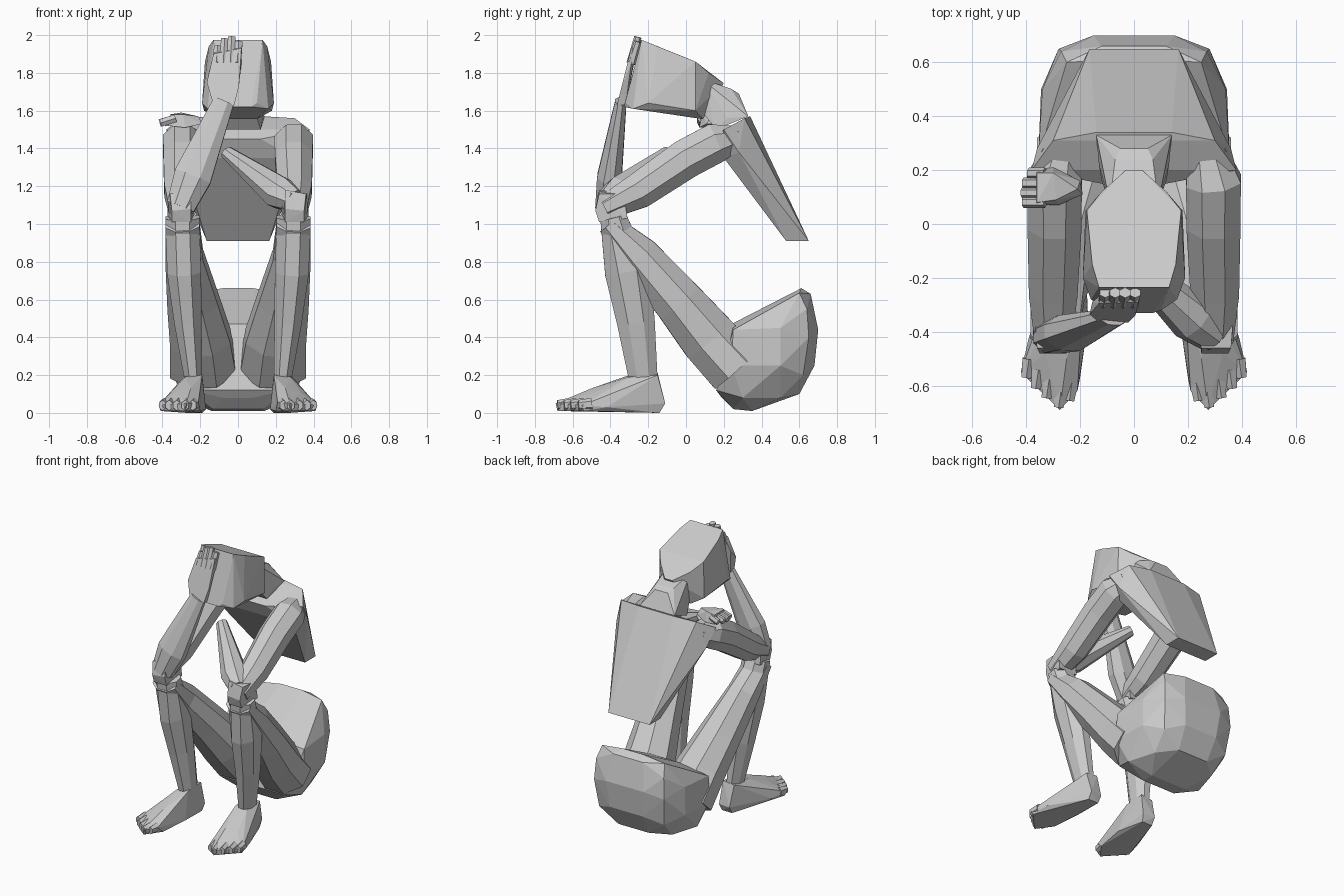
import bpy, bmesh, math
from mathutils import Vector


def finish(name, bm):
    bmesh.ops.recalc_face_normals(bm, faces=bm.faces[:])
    me = bpy.data.meshes.new(name)
    bm.to_mesh(me)
    bm.free()
    ob = bpy.data.objects.new(name, me)
    bpy.context.collection.objects.link(ob)
    return ob


def hull(name, pts, side=0):
    """Faceted solid around points; side 0 mirrors them in x, else places them on one side."""
    bm = bmesh.new()
    for s in ((1, -1) if side == 0 else (side,)):
        for x, y, z in pts:
            bm.verts.new((x * s, y, z))
    bmesh.ops.convex_hull(bm, input=bm.verts[:])
    loose = [v for v in bm.verts if not v.link_faces]
    bmesh.ops.delete(bm, geom=loose, context='VERTS')
    return finish(name, bm)


def limb(name, rings, side=1, n=8):
    """Loft of n-sided rings (centre x, y, z, half width, half depth)."""
    bm = bmesh.new()
    mid = [Vector((r[0] * side, r[1], r[2])) for r in rings]
    loops = []
    for i, r in enumerate(rings):
        t = (mid[min(i + 1, len(mid) - 1)] - mid[max(i - 1, 0)]).normalized()
        a = (Vector((1, 0, 0)) - t * t.x).normalized()
        b = t.cross(a)
        k = 1 / math.cos(math.pi / n)
        loop = []
        for j in range(n):
            ang = (j + 0.5) * 2 * math.pi / n
            loop.append(bm.verts.new(mid[i] + a * (r[3] * k * math.cos(ang))
                                     + b * (r[4] * k * math.sin(ang))))
        loops.append(loop)
    for p, q in zip(loops, loops[1:]):
        for j in range(n):
            bm.faces.new((p[j], p[(j + 1) % n], q[(j + 1) % n], q[j]))
    bm.faces.new(loops[0])
    bm.faces.new(loops[-1])
    return finish(name, bm)


# Pelvis bowl with sloping cut at the waist
hull("pelvis", [
    (.08, .61, .66), (.25, .60, .635), (.27, .64, .55), (.12, .66, .63),
    (.15, .70, .44), (.28, .65, .40), (.34, .50, .45), (.355, .25, .44),
    (.345, .50, .25), (.355, .24, .25), (.26, .62, .20), (.13, .68, .25),
    (.12, .60, .10), (.24, .50, .08), (.14, .35, .01), (.13, .25, .02),
    (.30, .30, .08), (.26, .16, .12), (.08, .19, .08), (.12, .24, .47)])

# Torso slab leaning forward, cut flat at the waist
hull("torso", [
    (.165, .65, .91), (.165, .53, .91), (.14, .34, 1.57), (.30, .31, 1.56),
    (.38, .20, 1.50), (.30, .20, 1.35), (.36, .28, 1.38), (.12, .15, 1.45),
    (.12, .20, 1.35)])

# Neck and bowed head
hull("neck", [(.09, .08, 1.60), (.09, .08, 1.77), (.07, .24, 1.715), (.05, .28, 1.69),
              (.14, .33, 1.57), (.12, .16, 1.50), (.13, .22, 1.56)])
hull("head", [
    (.13, -.235, 1.975), (.155, -.15, 1.94), (.175, .05, 1.86), (.12, .12, 1.80),
    (.03, .20, 1.745), (.19, -.20, 1.64), (.16, -.28, 1.61), (.07, -.33, 1.62),
    (.18, .05, 1.60), (.10, .09, 1.555), (.10, .12, 1.70), (.10, -.32, 1.64)])

# Paired limbs
toe_tips = [(.24, -.655), (.28, -.68), (.325, -.645), (.365, -.61), (.40, -.57)]
for s, tag in ((1, "left"), (-1, "right")):
    limb("thigh_" + tag, [
        (.295, -.41, 1.00, .09, .06), (.285, -.25, .83, .10, .11),
        (.24, -.04, .59, .135, .13), (.20, .12, .395, .16, .15),
        (.185, .265, .235, .175, .155)], s)
    limb("shin_" + tag, [
        (.295, -.385, 1.035, .09, .07), (.285, -.31, .75, .09, .12),
        (.265, -.265, .48, .072, .10), (.235, -.225, .17, .046, .075)], s)
    hull("foot_" + tag, [
        (.19, -.30, .20), (.28, -.30, .19), (.19, -.15, .21), (.28, -.15, .20),
        (.18, -.12, .05), (.27, -.11, .05), (.19, -.14, 0), (.27, -.14, 0),
        (.21, -.62, .055), (.20, -.57, .01), (.275, -.69, .05), (.28, -.68, .01),
        (.42, -.55, .04), (.41, -.54, .01), (.39, -.42, .03), (.17, -.36, .02),
        (.25, -.50, .13), (.33, -.48, .11)], s)
    for i, (x, y) in enumerate(toe_tips):
        limb(f"toe_{tag}_{i}", [(x - .01, y + .07, .045, .024, .03),
                                (x, y, .04, .018, .024)], s, 6)
    limb("upper_arm_" + tag, [
        (.27, .27, 1.46, .07, .06), (.295, .16, 1.43, .102, .105),
        (.295, 0, 1.345, .10, .105), (.30, -.25, 1.175, .09, .095),
        (.30, -.43, 1.085, .068, .065)], s)
    # Elbow knuckle resting on the knee
    hull("elbow_" + tag, [
        (.25, -.46, 1.18), (.36, -.46, 1.16), (.25, -.48, 1.08), (.35, -.48, 1.07),
        (.25, -.46, 1.01), (.35, -.46, 1.01), (.23, -.31, 1.03), (.375, -.31, 1.03),
        (.23, -.33, 1.16), (.37, -.33, 1.16)], s)

# Forearm crossing the chest
limb("crossed_forearm", [(.30, -.42, 1.12, .06, .06), (.22, -.35, 1.165, .085, .085),
                         (-.06, -.10, 1.38, .035, .03)])

# Forearm raised to the forehead
limb("raised_forearm", [(-.305, -.42, 1.09, .075, .06), (-.24, -.405, 1.25, .10, .065),
                        (-.075, -.345, 1.65, .055, .03)])

# Hand against the forehead
hull("forehead_palm", [
    (-.13, -.365, 1.63), (-.02, -.365, 1.63), (-.13, -.32, 1.63), (-.02, -.32, 1.63),
    (-.165, -.335, 1.75), (-.155, -.29, 1.80), (.005, -.34, 1.73), (.018, -.29, 1.85),
    (-.13, -.295, 1.90), (-.12, -.26, 1.92), (.018, -.29, 1.93), (.01, -.26, 1.94)], 1)
for i, top in enumerate((1.94, 1.98, 1.99, 1.965)):
    x = -.115 + i * .037
    limb(f"forehead_finger_{i}", [(x, -.29, 1.85, .02, .022),
                                  (x + .008, -.255, top, .02, .017)], 1, 6)

# Hand resting on the opposite shoulder
hull("shoulder_palm", [
    (-.19, .11, 1.53), (-.20, .16, 1.53), (-.21, .13, 1.57), (-.28, .07, 1.51),
    (-.29, .09, 1.58), (-.30, .21, 1.52), (-.30, .19, 1.59), (-.37, .07, 1.52),
    (-.36, .08, 1.58), (-.37, .20, 1.52), (-.36, .19, 1.58)], 1)
for i, tip in enumerate((-.41, -.415, -.41, -.39)):
    y = .08 + i * .036
    limb(f"shoulder_finger_{i}", [(-.33, y, 1.56, .02, .018),
                                  (tip, y, 1.535, .02, .018)], 1, 6)
